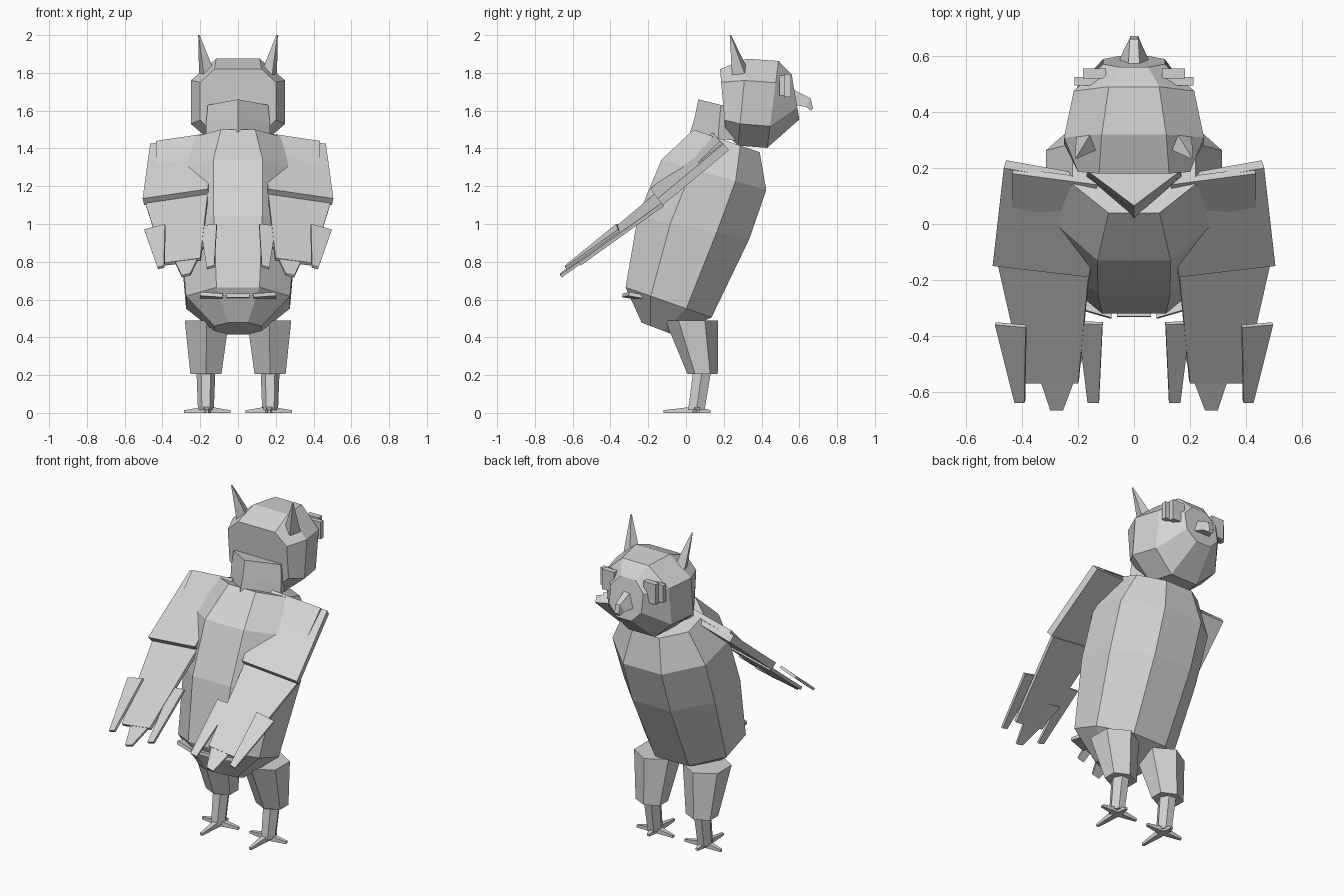
import bpy, bmesh, math
from mathutils import Vector

cube = bpy.data.objects.get("Cube")
if cube:
    bpy.data.objects.remove(cube, do_unlink=True)

grey = bpy.data.materials.new("plain_grey")
grey.use_nodes = True
tone = (0.65, 0.65, 0.65, 1)
grey.diffuse_color = tone
grey.node_tree.nodes["Principled BSDF"].inputs["Base Color"].default_value = tone


def loft(name, rings, side=1):
    """Join equal-sized rings of points into a closed flat-shaded solid."""
    bm = bmesh.new()
    loops = [[bm.verts.new((p[0] * side, p[1], p[2])) for p in ring] for ring in rings]
    count = len(loops[0])
    for low, high in zip(loops, loops[1:]):
        for i in range(count):
            j = (i + 1) % count
            bm.faces.new((low[i], low[j], high[j], high[i]))
    bm.faces.new(loops[0])
    bm.faces.new(loops[-1])
    bmesh.ops.recalc_face_normals(bm, faces=bm.faces[:])
    mesh = bpy.data.meshes.new(name)
    bm.to_mesh(mesh)
    bm.free()
    mesh.materials.append(grey)
    obj = bpy.data.objects.new(name, mesh)
    bpy.context.collection.objects.link(obj)


def pair(name, rings):
    """Build a part on the left and its mirror image on the right."""
    loft("left_" + name, rings, 1)
    loft("right_" + name, rings, -1)


def slab(corners, thickness, lift=0):
    """Two rings for a plate whose upper face has the given corners."""
    pts = [Vector(c) for c in corners]
    normal = (pts[1] - pts[0]).cross(pts[2] - pts[0]).normalized()
    if normal.z < 0:
        normal = -normal
    return [[p + normal * lift for p in pts], [p + normal * (lift - thickness) for p in pts]]


def polygon(center, rx, ry, sides, turn=0):
    x, y, z = center
    angles = [math.tau * i / sides + turn for i in range(sides)]
    return [(x + rx * math.cos(a), y + ry * math.sin(a), z) for a in angles]


def box(x0, x1, y0, y1, z0, z1):
    return [[(x0, y0, z), (x1, y0, z), (x1, y1, z), (x0, y1, z)] for z in (z0, z1)]


def body_ring(width, back, front):
    """Tilted regular eight-sided ring between two (y, z) ends."""
    low = Vector((0, *back))
    high = Vector((0, *front))
    inner = math.tan(math.pi / 8)
    ring = []
    for u, v in ((inner, 1), (1, inner), (1, -inner), (inner, -1)):
        ring.append(low.lerp(high, (v + 1) / 2) + Vector((width * u, 0, 0)))
    return ring + [(-p.x, p.y, p.z) for p in reversed(ring)]


# Leaning eight-sided body
loft("body", [
    body_ring(0.125, (-0.235, 0.478), (-0.07, 0.415)),
    body_ring(0.275, (-0.32, 0.665), (0.135, 0.505)),
    body_ring(0.31, (-0.255, 1.04), (0.335, 0.92)),
    body_ring(0.315, (-0.13, 1.34), (0.425, 1.18)),
    body_ring(0.22, (0.04, 1.5), (0.39, 1.38)),
])

# Pointed collar behind the head
loft("collar", [
    [(0, y, z), (w, side_y, z - 0.03), (0.13, 0.28, z - 0.04),
     (-0.13, 0.28, z - 0.04), (-w, side_y, z - 0.03)]
    for y, z, w, side_y in ((0.02, 1.48, 0.17, 0.17), (0.045, 1.56, 0.17, 0.175), (0.065, 1.66, 0.16, 0.185))
])


def octagon(y_top, y_low, z, w, wi, h, hi):
    """Upright eight-sided ring whose depth slides from top to bottom."""
    outline = [(w, hi), (wi, h), (-wi, h), (-w, hi), (-w, -hi), (-wi, -h), (wi, -h), (w, -hi)]
    return [(x, y_low + (y_top - y_low) * (v + h) / (2 * h), z + v) for x, v in outline]


# Faceted head, from the nape to the face disc
loft("head", [
    octagon(0.18, 0.21, 1.65, 0.2, 0.125, 0.17, 0.1),
    octagon(0.32, 0.275, 1.645, 0.25, 0.115, 0.23, 0.115),
    octagon(0.49, 0.43, 1.633, 0.215, 0.09, 0.23, 0.115),
    octagon(0.56, 0.6, 1.672, 0.11, 0.05, 0.118, 0.055),
])

# Hooked beak
loft("beak", [
    [(x, 0.57, z) for x, z in ((-0.06, 1.63), (0.06, 1.63), (0.02, 1.71), (-0.02, 1.71))],
    [(-0.03, 0.635, 1.62), (0.03, 0.635, 1.62), (0.015, 0.66, 1.665), (-0.015, 0.66, 1.665)],
    [(-0.015, 0.662, 1.6), (0.015, 0.662, 1.6), (0.015, 0.672, 1.615), (-0.015, 0.672, 1.615)],
])

# Stepped eyes and ear tufts
pair("eye_rim", box(0.09, 0.212, 0.495, 0.525, 1.68, 1.785))
pair("eye", box(0.1, 0.182, 0.52, 0.555, 1.672, 1.795))
pair("ear", [
    polygon((0.16, 0.295, 1.78), 0.05, 0.055, 4, 0.4),
    polygon((0.207, 0.235, 2), 0.004, 0.004, 4, 0.4),
])

# Wings: shoulder plate, covering layer, outer panel
pair("wing_shoulder", slab([
    (0.465, 0.2, 1.425), (0.505, -0.15, 1.135), (0.16, -0.19, 1.185), (0.13, 0.14, 1.47)], 0.045))
pair("wing_cover", slab([
    (0.435, 0.18, 1.44), (0.435, -0.03, 1.23), (0.18, -0.04, 1.29), (0.13, 0.14, 1.485)], 0.03))
pair("wing_panel", slab([
    (0.49, -0.13, 1.11), (0.16, -0.16, 1.165), (0.2, -0.57, 0.82), (0.39, -0.57, 0.795)], 0.02))

# Wing tip feathers, the middle one tucked under the panel
feathers = (
    ("outer", 0.008, [(0.495, -0.355, 0.965), (0.385, -0.365, 0.995), (0.39, -0.635, 0.775), (0.425, -0.635, 0.765)]),
    ("middle", -0.014, [(0.375, -0.45, 0.9), (0.17, -0.45, 0.925), (0.255, -0.675, 0.75), (0.3, -0.675, 0.74)]),
    ("inner", 0.008, [(0.2, -0.35, 0.985), (0.112, -0.355, 0.995), (0.125, -0.635, 0.775), (0.165, -0.635, 0.765)]),
)
for place, lift, corners in feathers:
    pair(place + "_wing_feather", slab(corners, 0.015, lift))

# Tail feathers
loft("middle_tail_feather", slab([
    (-0.06, -0.33, 0.632), (0.06, -0.33, 0.632), (0.06, -0.2, 0.615), (-0.06, -0.2, 0.615)], 0.02))
pair("tail_feather", slab([
    (0.08, -0.335, 0.632), (0.2, -0.3, 0.64), (0.2, -0.17, 0.615), (0.08, -0.2, 0.61)], 0.02))

# Legs
sixth = math.pi / 6
pair("thigh", [
    polygon((0.165, 0.03, 0.49), 0.135, 0.14, 6, sixth),
    polygon((0.17, 0.088, 0.205), 0.095, 0.08, 6, sixth),
])
pair("shin", [
    polygon((0.17, 0.085, 0.22), 0.05, 0.055, 6),
    polygon((0.17, 0.055, 0.015), 0.042, 0.05, 6),
])

# Feet with four tapered toes
for label, dx, dy in (("back", 0, -0.175), ("front", 0, 0.075), ("outer", 0.12, 0.01), ("inner", -0.125, 0.01)):
    root = Vector((0.165, 0.055, 0))
    tip = root + Vector((dx, dy, 0))
    across = Vector((-dy, dx, 0)).normalized()
    pair(label + "_toe", [
        [p + across * half * k + Vector((0, 0, z)) for k, z in ((-1, 0), (1, 0), (1, high), (-1, high))]
        for p, half, high in ((root, 0.02, 0.035), (tip, 0.008, 0.014))
    ])
